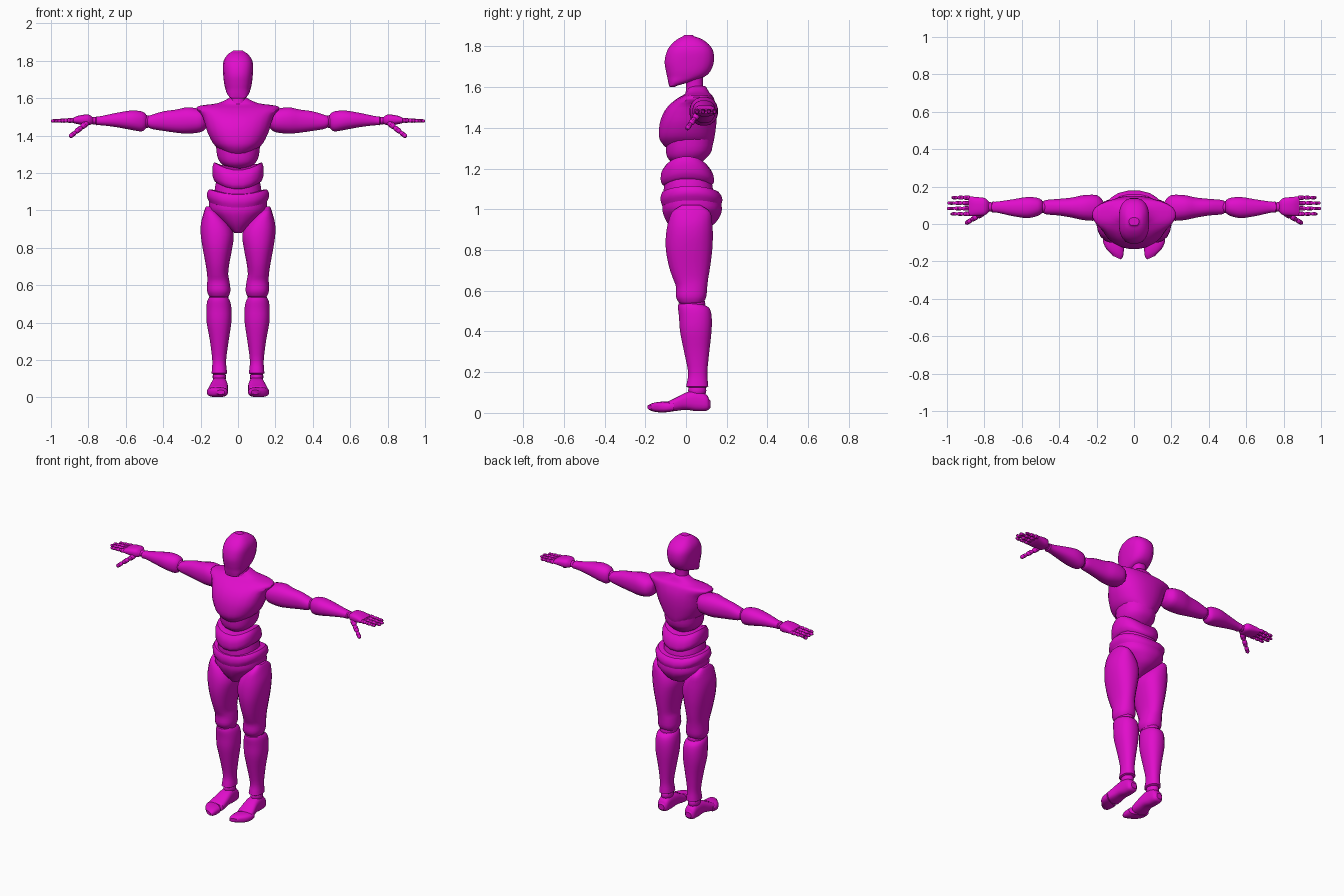
import bpy, bmesh
from math import cos, sin, tau, radians, copysign
from mathutils import Vector

cube = bpy.data.objects.get("Cube")
if cube:
    bpy.data.objects.remove(cube, do_unlink=True)

magenta = bpy.data.materials.new("magenta")
magenta.use_nodes = True
colour = (0.75, 0.004, 0.6, 1)
magenta.diffuse_color = colour
magenta.node_tree.nodes["Principled BSDF"].inputs["Base Color"].default_value = colour

AXES = {"x": (0, 1, 2), "y": (1, 0, 2), "z": (2, 0, 1)}


def finish(name, bm, mirror):
    """Turn a bmesh into a smooth shaded, optionally mirrored object."""
    bmesh.ops.recalc_face_normals(bm, faces=bm.faces[:])
    mesh = bpy.data.meshes.new(name)
    bm.to_mesh(mesh)
    bm.free()
    mesh.materials.append(magenta)
    obj = bpy.data.objects.new(name, mesh)
    bpy.context.collection.objects.link(obj)
    bpy.ops.object.select_all(action="DESELECT")
    obj.select_set(True)
    bpy.context.view_layer.objects.active = obj
    bpy.ops.object.shade_smooth_by_angle(angle=radians(35))
    if mirror:
        obj.modifiers.new("mirror", "MIRROR").use_clip = False
    return obj


def refine(rings, steps=3):
    """Insert smooth sections between the given ones."""
    out = []
    for i in range(len(rings) - 1):
        p = rings[max(i - 1, 0)]
        q, r = rings[i], rings[i + 1]
        s = rings[min(i + 2, len(rings) - 1)]
        for k in range(steps):
            u = k / steps
            out.append([b + u / 2 * (c - a + u * (2 * a - 5 * b + 4 * c - d
                        + u * (3 * (b - c) + d - a)))
                        for a, b, c, d in zip(p, q, r, s)])
    return out + [list(rings[-1])]


def rim(ring, offset):
    """A smaller section just beyond an end, giving a soft edge."""
    t, a, b, c, d = ring
    da, dc = (b - a) * 0.1, (d - c) * 0.1
    return [t + offset, a + da, b - da, c + dc, d - dc]


def loft(name, rings, axis="z", sides=20, power=2.3, soft=0.006, warp=None, mirror=False):
    """Skin sections (position, low, high, low, high) along an axis."""
    sections = refine(rings)
    step = copysign(soft, rings[-1][0] - rings[0][0])
    sections = [rim(sections[0], -step)] + sections + [rim(sections[-1], step)]
    bm = bmesh.new()
    loops = []
    for t, a, b, c, d in sections:
        loop = []
        for k in range(sides):
            u = tau * (k + 0.5) / sides
            ca, sa = cos(u), sin(u)
            co = Vector()
            i, j, m = AXES[axis]
            co[i] = t
            co[j] = (a + b) / 2 + (b - a) / 2 * copysign(abs(ca) ** (2 / power), ca)
            co[m] = (c + d) / 2 + (d - c) / 2 * copysign(abs(sa) ** (2 / power), sa)
            loop.append(bm.verts.new(warp(co) if warp else co))
        loops.append(loop)
    for one, two in zip(loops, loops[1:]):
        for k in range(sides):
            n = (k + 1) % sides
            bm.faces.new((one[k], one[n], two[n], two[k]))
    bm.faces.new(loops[0])
    bm.faces.new(loops[-1])
    return finish(name, bm, mirror)


def body(name, rings, **options):
    """A centred part from (height, half width, front, back)."""
    return loft(name, [(z, -w, w, f, b) for z, w, f, b in rings], **options)


def ball(name, centre, radii):
    bm = bmesh.new()
    bmesh.ops.create_uvsphere(bm, u_segments=16, v_segments=10, radius=1)
    bmesh.ops.scale(bm, vec=radii, verts=bm.verts)
    bmesh.ops.translate(bm, vec=centre, verts=bm.verts)
    return finish(name, bm, True)


def digit(name, base, tip, radius):
    """A finger of three tapering segments pinched at the joints."""
    base, tip = Vector(base), Vector(tip)
    turn = (tip - base).to_track_quat("Z", "Y")
    length = (tip - base).length
    rings = []
    for s in range(3):
        for u, scale in ((0, 0.7), (0.25, 1), (0.8, 0.95)):
            r = radius * scale * (1 - 0.12 * s)
            rings.append(((s + u) / 3 * length, -r, r, -r, r))
    rings.append((length - 0.003, -radius / 2, radius / 2, -radius / 2, radius / 2))
    loft(name, rings, sides=10, power=2, soft=0.003, mirror=True,
         warp=lambda co: base + turn @ co)


def raise_sides(amount):
    return lambda co: co + Vector((0, 0, amount * co.x ** 2))


# Head and neck
body("head", [
    (1.605, .045, -.083, -.05), (1.625, .06, -.088, .02), (1.65, .068, -.093, .09),
    (1.68, .075, -.1, .122), (1.725, .08, -.106, .138), (1.775, .082, -.095, .135),
    (1.81, .073, -.072, .113), (1.837, .052, -.04, .075), (1.849, .033, -.015, .04)],
    power=2.6)
body("neck", [(1.54, .05, -.01, .1), (1.59, .042, 0, .085), (1.67, .045, 0, .085)])

# Torso shells
body("chest", [
    (1.295, .07, -.09, .125), (1.325, .1, -.12, .135), (1.36, .135, -.134, .142),
    (1.42, .165, -.13, .15), (1.47, .18, -.113, .152), (1.51, .195, -.085, .148),
    (1.543, .222, -.045, .138), (1.56, .205, -.015, .128), (1.573, .11, 0, .115),
    (1.6, .05, .01, .1)], sides=24)
body("ribs", [(1.225, .05, -.06, .07), (1.25, .09, -.09, .1),
              (1.29, .112, -.1, .128), (1.36, .12, -.1, .135)])
body("abdomen", [(1.115, .125, -.113, .125), (1.135, .137, -.125, .14),
                 (1.18, .138, -.122, .13), (1.215, .13, -.1, .105)],
     warp=raise_sides(2.6))
body("waist", [(1.04, .13, -.11, .14), (1.12, .125, -.11, .13), (1.18, .11, -.1, .11)])
body("hip_band", [(1.015, .155, -.118, .172), (1.04, .168, -.126, .18),
                  (1.065, .166, -.125, .175), (1.085, .155, -.117, .16)],
     warp=raise_sides(1.2))
body("pelvis", [(.885, .025, -.055, .05), (.92, .07, -.085, .13), (.96, .115, -.107, .165),
                (1, .153, -.118, .178), (1.05, .155, -.115, .17)])

# Legs
loft("thigh", [
    (.54, .05, .155, -.035, .085), (.57, .04, .166, -.05, .1), (.62, .045, .165, -.05, .105),
    (.66, .052, .166, -.065, .11), (.72, .045, .175, -.085, .12), (.8, .03, .19, -.1, .13),
    (.87, .022, .2, -.1, .133), (.93, .045, .199, -.09, .13), (.985, .1, .185, -.07, .12),
    (1.015, .13, .175, -.03, .08)], mirror=True)
ball("knee", (.102, .035, .535), (.052, .06, .05))
loft("calf", [
    (.13, .058, .142, 0, .11), (.15, .06, .14, .004, .108), (.2, .063, .138, .01, .105),
    (.3, .05, .15, -.01, .115), (.4, .035, .168, -.03, .126), (.47, .034, .17, -.035, .127),
    (.515, .042, .165, -.04, .115), (.535, .055, .155, -.038, .08)], mirror=True)
ball("ankle", (.1, .055, .11), (.036, .045, .04))
loft("foot", [
    (.114, .075, .125, .02, .065), (.1, .064, .136, .01, .09), (.05, .06, .14, .008, .11),
    (0, .055, .145, .015, .1), (-.05, .053, .157, .009, .075),
    (-.082, .053, .163, .006, .06)], axis="y", power=2.8, mirror=True)
loft("toes", [
    (-.095, .053, .165, .005, .055), (-.13, .054, .166, .002, .055),
    (-.16, .058, .15, .006, .05), (-.177, .066, .12, .014, .042)],
    axis="y", power=2.8, mirror=True,
    warp=lambda co: co + Vector((0, (co.x - .085) * .45, 0)))

# Arms
loft("upper_arm", [
    (.17, .04, .13, 1.44, 1.525), (.2, .018, .155, 1.418, 1.542), (.27, .02, .155, 1.41, 1.552),
    (.33, .033, .142, 1.415, 1.54), (.4, .045, .135, 1.425, 1.53),
    (.46, .05, .13, 1.435, 1.512), (.48, .055, .125, 1.445, 1.505)], axis="x", mirror=True)
ball("elbow", (.488, .09, 1.475), (.035, .032, .034))
loft("forearm", [
    (.495, .055, .13, 1.435, 1.518), (.515, .043, .14, 1.422, 1.53), (.57, .031, .145, 1.43, 1.535),
    (.65, .042, .132, 1.445, 1.522), (.73, .06, .12, 1.455, 1.505),
    (.757, .06, .12, 1.455, 1.502)], axis="x", mirror=True)
ball("wrist", (.772, .092, 1.48), (.025, .026, .02))

# Hands
loft("palm", [
    (.78, .06, .125, 1.462, 1.5), (.8, .046, .14, 1.455, 1.513), (.85, .042, .145, 1.46, 1.508),
    (.88, .042, .149, 1.467, 1.496)], axis="x", power=2.8, mirror=True)
names = ("index", "middle", "ring", "little")
for i, (name, reach) in enumerate(zip(names, (.98, 1, .998, .975))):
    y = .054 + .029 * i
    digit(name + "_finger", (.878, y, 1.482), (reach, y, 1.478), .0125)
digit("thumb", (.805, .06, 1.47), (.9, .003, 1.393), .0165)
